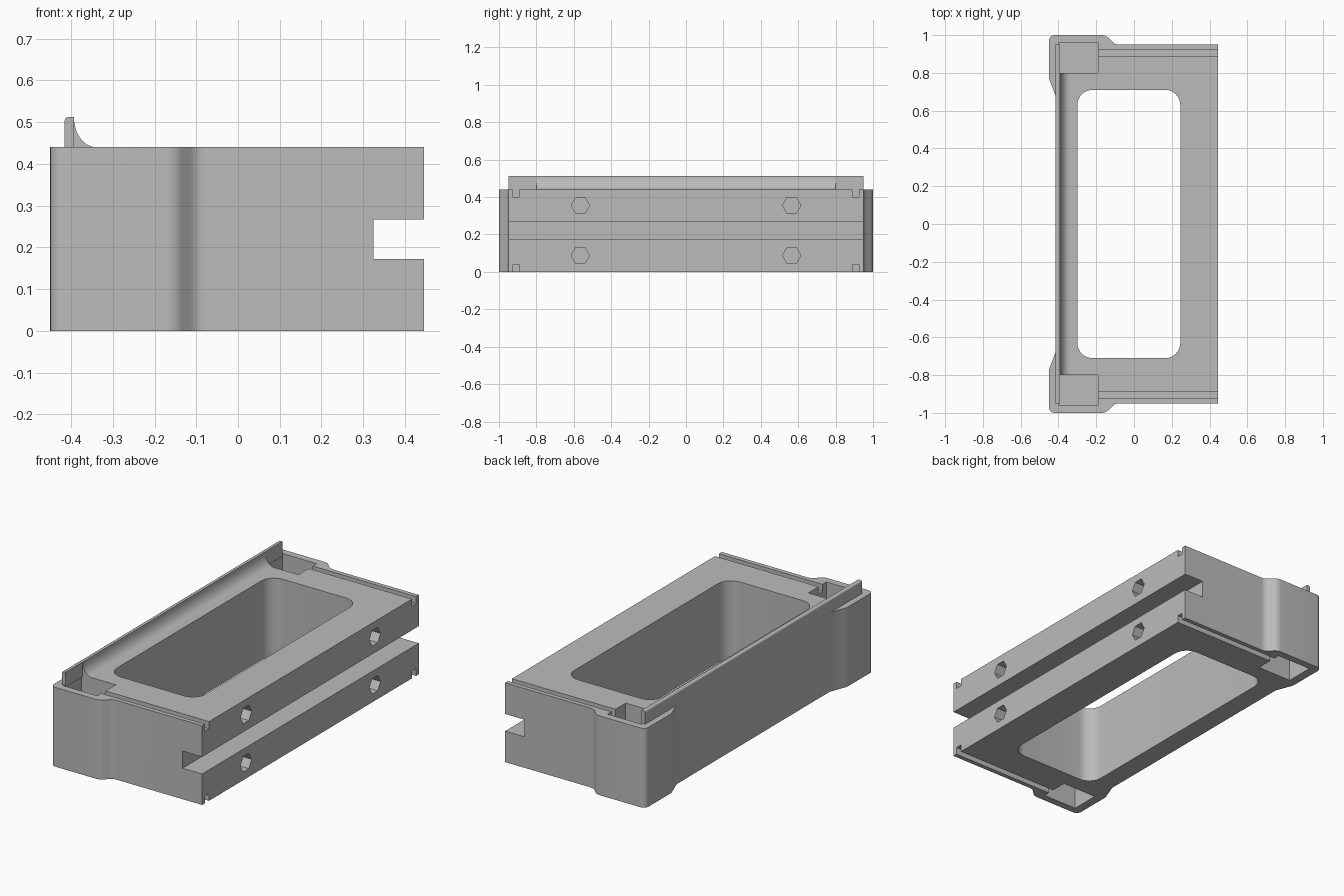
import bpy, bmesh, math
from mathutils import Vector

if "Cube" in bpy.data.objects:
    bpy.data.objects.remove(bpy.data.objects["Cube"])

grey = bpy.data.materials.new("plain grey")
grey.diffuse_color = (0.50, 0.50, 0.50, 1)
grey.use_nodes = True
grey.node_tree.nodes["Principled BSDF"].inputs["Base Color"].default_value = grey.diffuse_color


def prism(name, pts, a, b, axis="z"):
    """Extrude a 2D profile along an axis: z uses (x, y), y uses (x, z), x uses (y, z)."""
    place = {"z": lambda p, t: (p[0], p[1], t),
             "y": lambda p, t: (p[0], t, p[1]),
             "x": lambda p, t: (t, p[0], p[1])}[axis]
    bm = bmesh.new()
    face = bm.faces.new([bm.verts.new(place(p, a)) for p in pts])
    ext = bmesh.ops.extrude_face_region(bm, geom=[face])
    moved = [v for v in ext["geom"] if isinstance(v, bmesh.types.BMVert)]
    bmesh.ops.translate(bm, verts=moved, vec=Vector(place((0, 0), b - a)))
    bmesh.ops.recalc_face_normals(bm, faces=bm.faces)
    mesh = bpy.data.meshes.new(name)
    bm.to_mesh(mesh)
    bm.free()
    mesh.materials.append(grey)
    ob = bpy.data.objects.new(name, mesh)
    bpy.context.collection.objects.link(ob)
    return ob


def rounded(pts, n=6):
    """Round polygon corners given as (x, y, radius)."""
    out = []
    for i, (x, y, r) in enumerate(pts):
        c = Vector((x, y))
        if r == 0:
            out.append((x, y))
            continue
        d0 = (Vector(pts[i - 1][:2]) - c).normalized()
        d1 = (Vector(pts[(i + 1) % len(pts)][:2]) - c).normalized()
        half = d0.angle(d1) / 2
        t = r / math.tan(half)
        centre = c + (d0 + d1).normalized() * (r / math.sin(half))
        s, e = c + d0 * t - centre, c + d1 * t - centre
        sweep = s.angle_signed(e)
        for k in range(n + 1):
            a = -sweep * k / n
            out.append((centre.x + s.x * math.cos(a) - s.y * math.sin(a),
                        centre.y + s.x * math.sin(a) + s.y * math.cos(a)))
    return out


def rect(x0, x1, y0, y1, r=0):
    return rounded([(x0, y0, r), (x1, y0, r), (x1, y1, r), (x0, y1, r)], 8)


def smooth(ob, angle=35):
    bpy.ops.object.select_all(action="DESELECT")
    ob.select_set(True)
    bpy.context.view_layer.objects.active = ob
    bpy.ops.object.shade_smooth_by_angle(angle=math.radians(angle))


H = 0.44

# Block with thickened, rounded left corners
half = [(0.445, 0.95, 0), (-0.10, 0.95, 0.05), (-0.15, 1.0, 0.05),
        (-0.45, 1.0, 0.03), (-0.45, 0.77, 0.04), (-0.412, 0.67, 0)]
outline = half + [(x, -y, r) for x, y, r in reversed(half)]
body = prism("body", rounded(outline), 0, H)

# Cutters: central window and the long slot in the right face
cutters = [prism("window_cutter", rect(-0.30, 0.245, -0.71, 0.71, 0.08), -0.1, 0.6),
           prism("slot_cutter", rect(0.325, 0.6, 0.172, 0.267), -1.1, 1.1, "y")]
for s in (-1, 1):
    y0, y1 = sorted((s * 0.80, s * 0.96))
    g0, g1 = sorted((s * 0.89, s * 0.925))
    # Corner pockets and shallow edge grooves, above and below
    for lo, hi, depth in ((H - 0.16, 0.6, H - 0.04), (-0.1, 0.16, 0.04)):
        cutters.append(prism("pocket_cutter", rect(-0.40, -0.19, y0, y1), lo, hi))
        a, b = (depth, 0.6) if hi > H else (-0.1, depth)
        cutters.append(prism("groove_cutter", rect(-0.25, 0.6, g0, g1), a, b))
    # Blind hexagonal holes in the right face
    for z in (0.355, 0.088):
        hexagon = [(s * 0.565 + 0.049 * math.cos(k * math.pi / 3),
                    z + 0.049 * math.sin(k * math.pi / 3)) for k in range(6)]
        cutters.append(prism("hex_cutter", hexagon, 0.32, 0.6, "x"))

for c in cutters:
    c.hide_render = True
    m = body.modifiers.new(c.name, "BOOLEAN")
    m.operation, m.solver, m.object = "DIFFERENCE", "EXACT", c
deps = bpy.context.evaluated_depsgraph_get()
cut_mesh = bpy.data.meshes.new_from_object(body.evaluated_get(deps))
body.modifiers.clear()
body.data = cut_mesh
for c in cutters:
    bpy.data.objects.remove(c)
smooth(body)

# Upright lip along the left edge
lip = prism("lip", rounded([(-0.415, H - 0.01, 0), (-0.393, H - 0.01, 0),
                            (-0.393, 0.512, 0), (-0.415, 0.512, 0.008)], 4), -0.95, 0.95, "y")
smooth(lip)

# Concave fillet joining the lip to the top of the block
arc = [(-0.34 - 0.053 * math.sin(t), 0.512 - 0.072 * math.cos(t))
       for t in (k * math.pi / 24 for k in range(13))]
fillet = prism("lip_fillet", [(-0.396, H - 0.005), (-0.34, H - 0.005)] + arc + [(-0.396, 0.512)],
               -0.80, 0.80, "y")
smooth(fillet)
